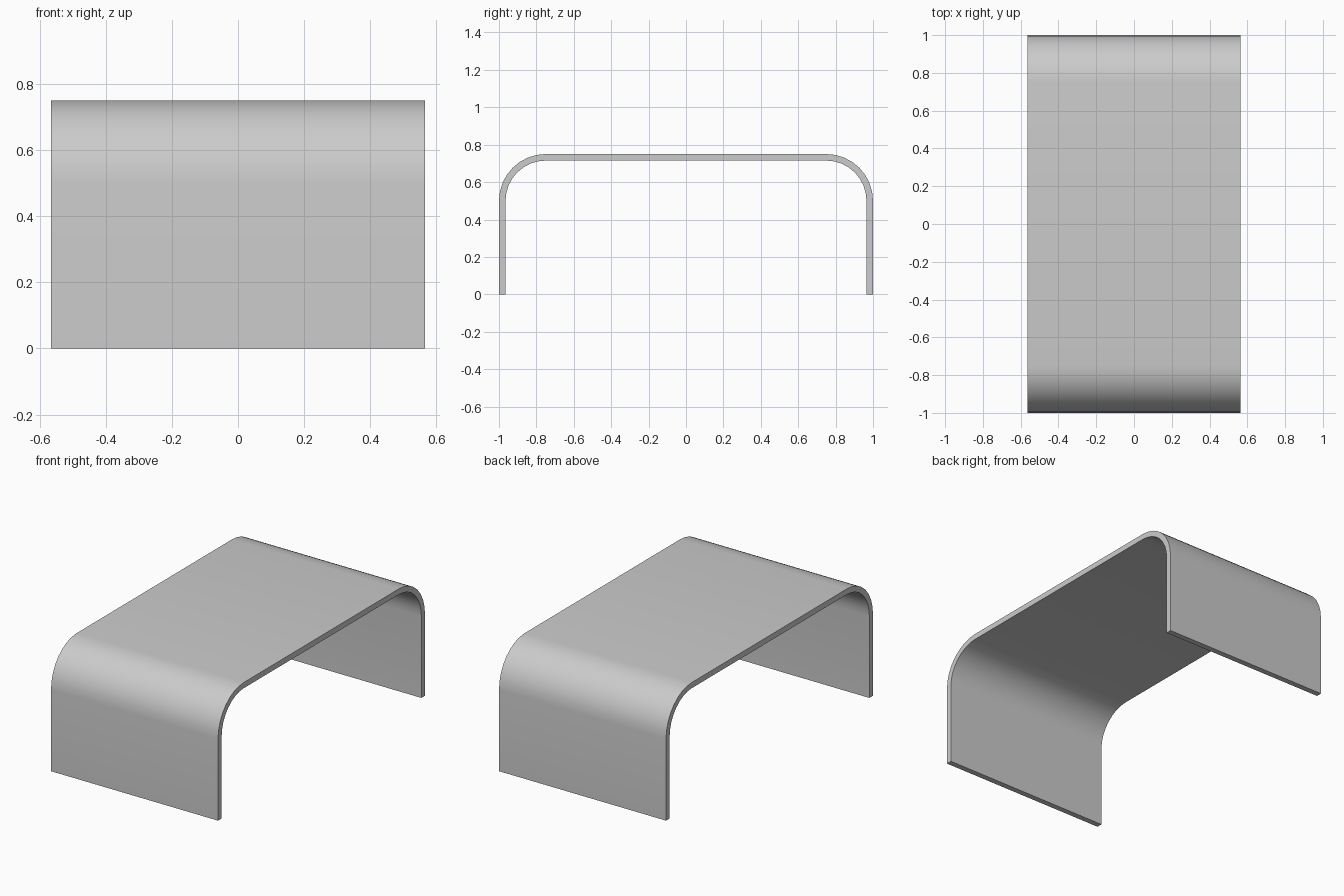
import bpy, bmesh, math

if "Cube" in bpy.data.objects:
    bpy.data.objects.remove(bpy.data.objects["Cube"])

HALF_X, HALF_Y, TOP = 0.565, 1.0, 0.75
RADIUS, THICK, STEPS = 0.25, 0.035, 8


def arch(inset):
    """Arch line in the YZ plane, offset inwards by inset."""
    r = RADIUS - inset
    cy, cz = HALF_Y - RADIUS, TOP - RADIUS
    half = [(HALF_Y - inset, 0.0)]
    for i in range(STEPS + 1):
        a = math.pi / 2 * i / STEPS
        half.append((cy + r * math.cos(a), cz + r * math.sin(a)))
    return half + [(-y, z) for y, z in reversed(half)]


# Bent sheet: rings of four corners joined along the arch
bm = bmesh.new()
rings = []
for (oy, oz), (iy, iz) in zip(arch(0.0), arch(THICK)):
    rings.append([bm.verts.new(p) for p in (
        (-HALF_X, oy, oz), (HALF_X, oy, oz),
        (HALF_X, iy, iz), (-HALF_X, iy, iz))])
for a, b in zip(rings, rings[1:]):
    for i in range(4):
        j = (i + 1) % 4
        bm.faces.new((a[i], a[j], b[j], b[i]))
# Flat feet ends
bm.faces.new(rings[0])
bm.faces.new(rings[-1])
bmesh.ops.recalc_face_normals(bm, faces=bm.faces)

mesh = bpy.data.meshes.new("bent_table")
bm.to_mesh(mesh)
bm.free()
table = bpy.data.objects.new("bent_table", mesh)
bpy.context.collection.objects.link(table)

# Plain grey
grey = bpy.data.materials.new("light grey")
grey.diffuse_color = (0.6, 0.6, 0.6, 1)
grey.use_nodes = True
grey.node_tree.nodes["Principled BSDF"].inputs["Base Color"].default_value = grey.diffuse_color
mesh.materials.append(grey)

# Smooth bends, sharp sheet edges
bpy.context.view_layer.objects.active = table
table.select_set(True)
bpy.ops.object.shade_smooth_by_angle(angle=math.radians(30))
